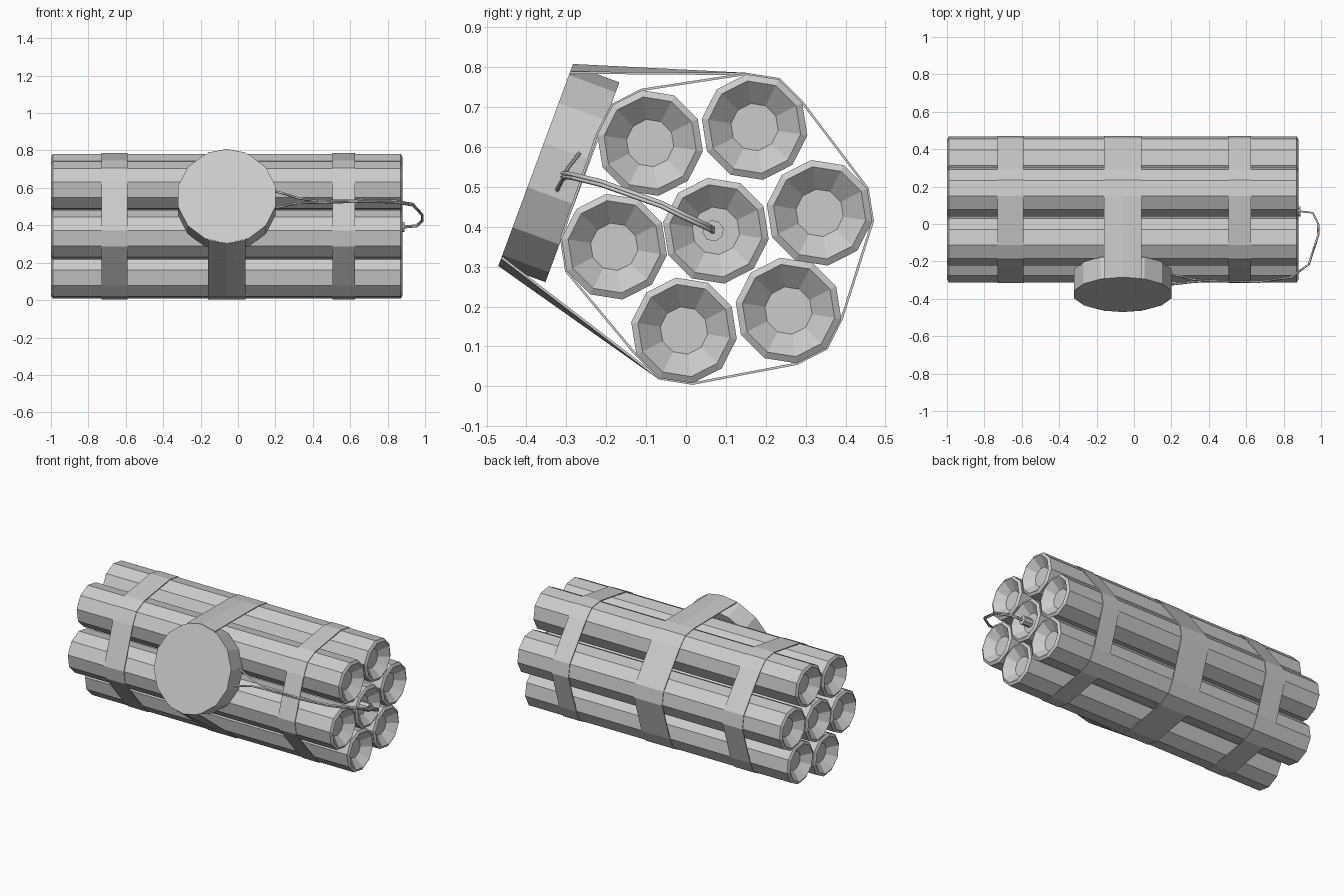
import bpy, bmesh, math
from mathutils import Vector, Matrix
from mathutils.geometry import convex_hull_2d

cube = bpy.data.objects.get("Cube")
if cube:
    bpy.data.objects.remove(cube, do_unlink=True)

GREY = (0.6, 0.6, 0.6, 1)
mat = bpy.data.materials.new("plain grey")
mat.use_nodes = True
mat.diffuse_color = GREY
mat.node_tree.nodes["Principled BSDF"].inputs["Base Color"].default_value = GREY


def add(name, data):
    obj = bpy.data.objects.new(name, data)
    data.materials.append(mat)
    bpy.context.collection.objects.link(obj)
    return obj


def lathe(name, rings, sides, turn, axes, origin):
    """Closed faceted solid from (height, radius) rings along the third axis."""
    m = Matrix(axes).transposed()
    bm = bmesh.new()
    loops = []
    for h, r in rings:
        angles = [math.radians(turn) + math.tau * i / sides for i in range(sides)]
        loops.append([bm.verts.new(m @ Vector((r * math.cos(a), r * math.sin(a), h))
                                   + Vector(origin)) for a in angles])
    for a, b in zip(loops, loops[1:]):
        for i in range(sides):
            j = (i + 1) % sides
            bm.faces.new((a[i], a[j], b[j], b[i]))
    bm.faces.new(loops[0][::-1])
    bm.faces.new(loops[-1])
    bmesh.ops.recalc_face_normals(bm, faces=bm.faces)
    mesh = bpy.data.meshes.new(name)
    bm.to_mesh(mesh)
    bm.free()
    return add(name, mesh)


def strip(name, rows, closed):
    """Thin band through rows of points."""
    bm = bmesh.new()
    loops = [[bm.verts.new(p) for p in row] for row in rows]
    pairs = list(zip(loops, loops[1:]))
    if closed:
        pairs.append((loops[-1], loops[0]))
    for a, b in pairs:
        for k in range(len(a) - 1):
            bm.faces.new((a[k], a[k + 1], b[k + 1], b[k]))
    # Faces run round the hull, so make them all point outward
    centre = Vector((0, 0.075, 0.39))
    for f in bm.faces:
        d = f.calc_center_median() - centre
        d.x = 0
        f.normal_update()
        if f.normal.dot(d) < 0:
            f.normal_flip()
    mesh = bpy.data.meshes.new(name)
    bm.to_mesh(mesh)
    bm.free()
    obj = add(name, mesh)
    mod = obj.modifiers.new("thickness", "SOLIDIFY")
    mod.thickness = 0.006
    mod.offset = -1


def wire(name, points, radius):
    curve = bpy.data.curves.new(name, "CURVE")
    curve.dimensions = "3D"
    curve.bevel_depth = radius
    curve.bevel_resolution = 0
    curve.use_fill_caps = True
    spline = curve.splines.new("POLY")
    spline.points.add(len(points) - 1)
    for p, co in zip(spline.points, points):
        p.co = (*co, 1)
    add(name, curve)


# Bundle of seven sticks with hollowed, chamfered ends
ALONG_X = ((0, 1, 0), (0, 0, 1), (1, 0, 0))
CENTRES = [(-0.09, 0.61), (0.172, 0.65), (0.335, 0.435), (0.075, 0.39),
           (-0.18, 0.35), (-0.005, 0.14), (0.257, 0.19)]
R, TURN = 0.134, 27
STICK = [(-0.95, 0.06), (-1, 0.117), (-0.99, R), (0.87, R), (0.88, 0.117), (0.83, 0.06)]
for i, (y, z) in enumerate(CENTRES):
    lathe(f"stick_{i + 1}", STICK, 10, TURN, ALONG_X, (0, y, z))

# Round timer leaning on the front of the bundle
OUT = Vector((0, -0.938, 0.347))
UP = Vector((0, 0.347, 0.938))
TIMER = Vector((-0.06, -0.377, 0.555))
lathe("timer_case", [(-0.125, 0.267), (0, 0.267)], 14, 90,
      ((1, 0, 0), UP, OUT), TIMER)

# Bands wrapped tightly round the sticks
outline = []
for y, z in CENTRES:
    for k in range(10):
        a = math.radians(TURN + 36 * k)
        outline.append(Vector((y + (R + 0.004) * math.cos(a), z + (R + 0.004) * math.sin(a))))


def hull(points):
    return [points[i] for i in convex_hull_2d(points)]


for name, x0, x1 in (("right_band", -0.73, -0.59), ("left_band", 0.505, 0.625)):
    strip(name, [[(x, p.x, p.y) for x in (x0, x1)] for p in hull(outline)], True)

# Middle band reaches over the timer rim and stops at its face
ends = [(TIMER + UP * s * 0.27).yz for s in (1, -1)]
loop = hull(outline + ends)
top = min(range(len(loop)), key=lambda i: (loop[i] - ends[0]).length)
loop = loop[top:] + loop[:top]
if (loop[1] - ends[1]).length < 0.01:
    loop = loop[1:] + loop[:1]
rows = []
for p in loop:
    row = []
    for x in (-0.16, -0.06, 0.04):
        q = Vector((x, p.x, p.y))
        for e, s in zip(ends, (1, -1)):
            if (p - e).length < 0.01 and x != -0.06:
                q -= UP * s * 0.02
        row.append(q)
    rows.append(row)
strip("middle_band", rows, False)

# Blasting cap in the middle stick
lathe("cap", [(0.82, 0.027), (0.89, 0.027)], 8, 10, ALONG_X, (0, 0.068, 0.39))

# Twin wires leave the timer, join, and loop round to the cap
for name, dy, dz, off in (("upper_wire", 0.04, 0.055, 0.004), ("lower_wire", -0.02, -0.05, -0.004)):
    path = [(0.17, -0.305 + dy, 0.535 + dz), (0.22, -0.305 + dy * 0.8, 0.535 + dz * 0.75),
            (0.32, -0.305 + dy * 0.2, 0.532 + dz * 0.25), (0.42, -0.305, 0.525 + off),
            (0.66, -0.31, 0.53 + off), (0.84, -0.285, 0.527 + off),
            (0.935, -0.215, 0.51 + off), (0.985, -0.06, 0.455 + off),
            (0.985, 0, 0.425 + off), (0.955, 0.06, 0.397 + off), (0.87, 0.07, 0.39 + off)]
    wire(name, path, 0.006)
